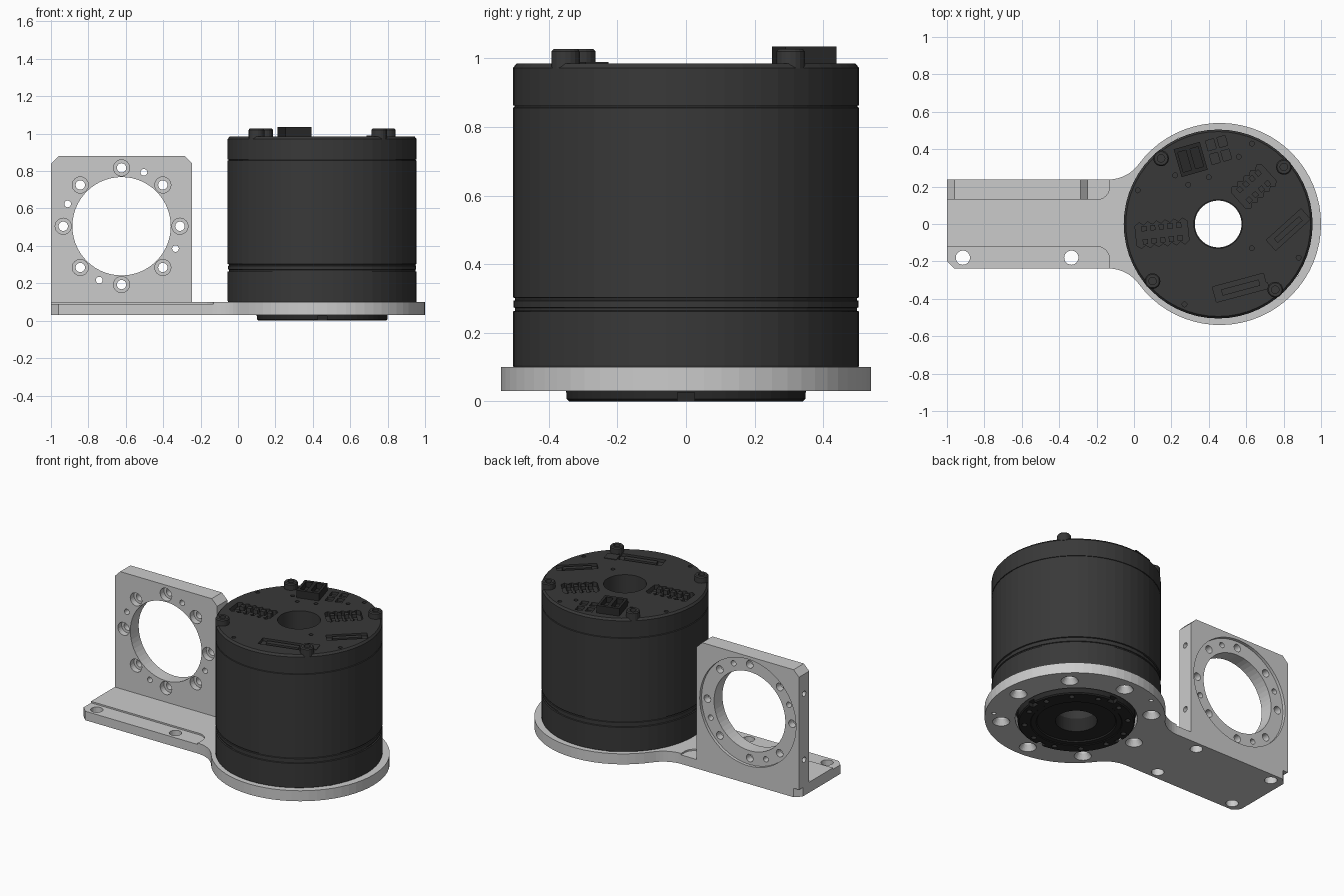
import bpy, bmesh
from math import pi, cos, sin, radians, acos, asin, hypot
from mathutils import Matrix, Vector

if "Cube" in bpy.data.objects:
    bpy.data.objects.remove(bpy.data.objects["Cube"])

CX = 0.45      # motor axis
SEG = 56


def material(name, v):
    m = bpy.data.materials.new(name)
    m.diffuse_color = (v, v, v, 1)
    m.use_nodes = True
    m.node_tree.nodes["Principled BSDF"].inputs["Base Color"].default_value = m.diffuse_color
    return m


DARK, BLACK = material("dark_metal", 0.04), material("black_metal", 0.022)


def lathe(bm, profile, mat=Matrix(), n=SEG):
    """Revolve a closed (radius, z) profile about local z."""
    rings = [[bm.verts.new(mat @ Vector((r * cos(2 * pi * i / n), r * sin(2 * pi * i / n), z)))
              for i in range(n)] for r, z in profile]
    for k in range(len(profile)):
        j = (k + 1) % len(profile)
        if profile[k][0] == 0 and profile[j][0] == 0:
            continue
        for i in range(n):
            a = (i + 1) % n
            bm.faces.new((rings[k][i], rings[k][a], rings[j][a], rings[j][i]))
    bmesh.ops.remove_doubles(bm, verts=[v for r in rings for v in r], dist=1e-6)


def cyl(bm, r, z0, z1, mat=Matrix(), n=24):
    lathe(bm, [(0, z0), (r, z0), (r, z1), (0, z1)], mat, n)


def prism(bm, pts, z0, z1, mat=Matrix()):
    lo, hi = [[bm.verts.new(mat @ Vector((x, y, z))) for x, y in pts] for z in (z0, z1)]
    bm.faces.new(lo)
    bm.faces.new(hi)
    for i in range(len(pts)):
        j = (i + 1) % len(pts)
        bm.faces.new((lo[i], lo[j], hi[j], hi[i]))


def box(bm, w, d, z0, z1, mat=Matrix()):
    prism(bm, [(-w / 2, -d / 2), (w / 2, -d / 2), (w / 2, d / 2), (-w / 2, d / 2)], z0, z1, mat)


def at(x, y, ang=0, z=0):
    return Matrix.Translation((x, y, z)) @ Matrix.Rotation(radians(ang), 4, 'Z')


def polar(r, ang):
    return at(CX + r * cos(radians(ang)), r * sin(radians(ang)))


def finish(bm, name, mat=None):
    bmesh.ops.recalc_face_normals(bm, faces=bm.faces)
    me = bpy.data.meshes.new(name)
    bm.to_mesh(me)
    bm.free()
    ob = bpy.data.objects.new(name, me)
    bpy.context.collection.objects.link(ob)
    if mat:
        me.materials.append(mat)
    return ob


def cut(ob, bm):
    tool = finish(bm, "cutter")
    tool.hide_render = True
    mod = ob.modifiers.new("cut", 'BOOLEAN')
    mod.operation, mod.solver, mod.object = 'DIFFERENCE', 'EXACT', tool
    bpy.context.view_layer.objects.active = ob
    bpy.ops.object.modifier_apply(modifier=mod.name)
    bpy.data.objects.remove(tool)


# base plate: disc blended into a straight arm
R, F, W, PX = 0.54, 0.20, 0.238, 0.46
dy = W + F
dx = ((R + F) ** 2 - dy ** 2) ** 0.5
tang = asin(dy / (R + F))
upper = [(PX + R * cos(a), R * sin(a)) for a in [(pi - tang) * i / 26 for i in range(1, 27)]]
upper += [(PX - dx + F * cos(a), dy + F * sin(a))
          for a in [-tang - (pi / 2 - tang) * i / 8 for i in range(1, 9)]]
upper += [(-0.96, W), (-1, W - 0.04)]
bm = bmesh.new()
prism(bm, upper + [(x, -y) for x, y in reversed(upper)] + [(PX + R, 0)], 0.03, 0.10)
base = finish(bm, "base_plate")

bm = bmesh.new()
for s, y0 in ((1, 0.13), (-1, 0.12)):      # shallow rebates along both arm edges
    pts = [(-1.1, 0.3 * s), (-1.1, y0 * s)]
    pts += [(-0.20 + 0.07 * sin(pi / 12 * i), s * (y0 + 0.07 - 0.07 * cos(pi / 12 * i))) for i in range(7)]
    prism(bm, pts + [(-0.13, 0.3 * s)], 0.09, 0.15)
cut(base, bm)
bm = bmesh.new()
cyl(bm, 0.365, 0, 0.2, at(CX, 0), SEG)
for x in (-0.915, -0.335):
    for y in (-0.18, 0.18):
        cyl(bm, 0.038, 0, 0.2, at(x, y))
for i in range(8):                          # countersunk screw holes
    lathe(bm, [(0, 0.02), (0.058, 0.02), (0.03, 0.065), (0.03, 0.12), (0, 0.12)], polar(0.45, 45 * i), 24)
for a in (114.5, -33):
    cyl(bm, 0.013, 0, 0.2, polar(0.495, a), 12)
cut(base, bm)

# upright mounting plate
facing = Matrix.Translation((-0.6225, 0.13, 0.505)) @ Matrix.Rotation(-pi / 2, 4, 'X')
bm = bmesh.new()
outline = [(-1, 0.09), (-0.245, 0.09), (-0.245, 0.84), (-0.285, 0.88), (-0.96, 0.88), (-1, 0.84)]
prism(bm, [(x + 0.6225, 0.505 - z) for x, z in outline], 0, W - 0.13, facing)
upright = finish(bm, "upright_plate")
bm = bmesh.new()
lathe(bm, [(0, -0.02), (0.263, -0.02), (0.263, 0.088), (0.355, 0.088), (0.355, 0.15), (0, 0.15)], facing)
for s in (1, -1):                           # tapped holes in the side edges
    turn = Matrix.Rotation(s * pi / 2, 4, 'Y')
    for z in (0.27, 0.71):
        cyl(bm, 0.018, -0.02, 0.07,
            Matrix.Translation((-0.6225 - s * 0.3775, 0.184, z)) @ turn, 16)
cut(upright, bm)
bm = bmesh.new()
for i in range(8):                          # counterbored bolt circle
    a = i * pi / 4
    lathe(bm, [(0, -0.02), (0.043, -0.02), (0.043, 0.04), (0.025, 0.04), (0.025, 0.15), (0, 0.15)],
          facing @ Matrix.Translation((0.312 * cos(a), 0.312 * sin(a), 0)), 24)
for i in range(4):                          # dowel holes
    a = i * pi / 2 + pi / 8
    cyl(bm, 0.018, -0.02, 0.15, facing @ Matrix.Translation((0.312 * cos(a), 0.312 * sin(a), 0)), 16)
cut(upright, bm)

# motor housing with thin grooves
bm = bmesh.new()
lathe(bm, [(0.13, 0.09), (0.50, 0.09), (0.505, 0.105), (0.505, 0.262), (0.498, 0.264), (0.498, 0.272),
           (0.503, 0.274), (0.503, 0.293), (0.498, 0.295), (0.498, 0.301), (0.505, 0.303),
           (0.505, 0.856), (0.50, 0.858), (0.50, 0.862), (0.13, 0.862)], at(CX, 0))
finish(bm, "motor_housing", DARK)

# output flange under the motor
bm = bmesh.new()
lathe(bm, [(0.125, 0.1), (0.125, 0.012), (0.235, 0.012), (0.24, 0.004), (0.27, 0.004), (0.275, 0),
           (0.343, 0), (0.35, 0.007), (0.35, 0.1)], at(CX, 0))
flange = finish(bm, "output_flange", BLACK)
bm = bmesh.new()
for i in range(12):
    cyl(bm, 0.017, -0.02, 0.04, polar(0.31, 30 * i + 15), 16)
for i in range(4):
    box(bm, 0.07, 0.05, -0.02, 0.025, polar(0.35, 90 * i) @ at(0, 0, 90 * i))
cut(flange, bm)

# end cap with recessed connectors and vents
bm = bmesh.new()
lathe(bm, [(0.13, 0.862), (0.505, 0.862), (0.505, 0.972), (0.494, 0.985), (0.13, 0.985)], at(CX, 0))
cap = finish(bm, "end_cap", DARK)
TOP = 0.985
vents = [(0.64, 0.20, 42, 0.22, 0.15, 5), (0.15, -0.05, 6, 0.28, 0.14, 6)]
sockets = [(0.57, -0.34, 15, 0.29, 0.085), (0.825, -0.03, 42, 0.25, 0.075)]
bm = bmesh.new()
for x, y, ang, w, d, n in vents:            # scalloped vent pockets
    edge = [(-w / 2 + w * i / (2 * n), d / 2 - (0.018 if i % 2 == 0 else 0)) for i in range(2 * n + 1)]
    prism(bm, edge + [(-px, -py) for px, py in edge], TOP - 0.03, 1.05, at(x, y, ang))
for x, y, ang, w, d in sockets:
    box(bm, w, d, TOP - 0.02, 1.05, at(x, y, ang))
for sx in (-0.032, 0.032):
    for sy in (-0.038, 0.038):
        box(bm, 0.045, 0.055, TOP - 0.02, 1.05, at(0.452, 0.396, 16) @ at(sx, sy))
for x, y in ((0.02, 0.18), (0.63, 0.43), (0.88, -0.18), (0.27, -0.43), (0.29, 0.21), (0.40, 0.25),
             (0.63, -0.13), (0.22, 0.26), (0.56, 0.36)):
    cyl(bm, 0.013, TOP - 0.03, 1.05, at(x, y), 12)
cut(cap, bm)

# pins standing in the vents and plugs in the sockets
bm = bmesh.new()
for x, y, ang, w, d, n in vents:
    for i in range(n - 1):
        for sy in (-0.25, 0.25):
            box(bm, w / n * 0.6, d * 0.2, TOP - 0.035, TOP - 0.003, at(x, y, ang) @ at(w / n * (i + 1) - w / 2, sy * d))
finish(bm, "vent_pins", DARK)
bm = bmesh.new()
for x, y, ang, w, d in sockets:
    box(bm, w * 0.72, d * 0.4, TOP - 0.025, TOP - 0.001, at(x, y, ang))
box(bm, 0.08, 0.07, TOP - 0.02, TOP + 0.004, at(0.735, -0.27, 15))
finish(bm, "signal_plugs", DARK)

# raised power connector with two slots
bm = bmesh.new()
box(bm, 0.145, 0.155, TOP - 0.01, 1.035, at(0.303, 0.345, 16))
power = finish(bm, "power_connector", BLACK)
bm = bmesh.new()
for s in (-0.034, 0.034):
    box(bm, 0.045, 0.11, 1.0, 1.1, at(0.303, 0.345, 16) @ at(s, 0))
cut(power, bm)

# socket head cap screws
for k in range(4):
    bm = bmesh.new()
    m = polar(0.465, 41 + 90 * k)
    lathe(bm, [(0, 0.97), (0.042, 0.97), (0.042, 1.02), (0.036, 1.027), (0.02, 1.027), (0.02, 1.0), (0, 1.0)], m, 18)
    finish(bm, "cap_screw_%d" % (k + 1), DARK)
